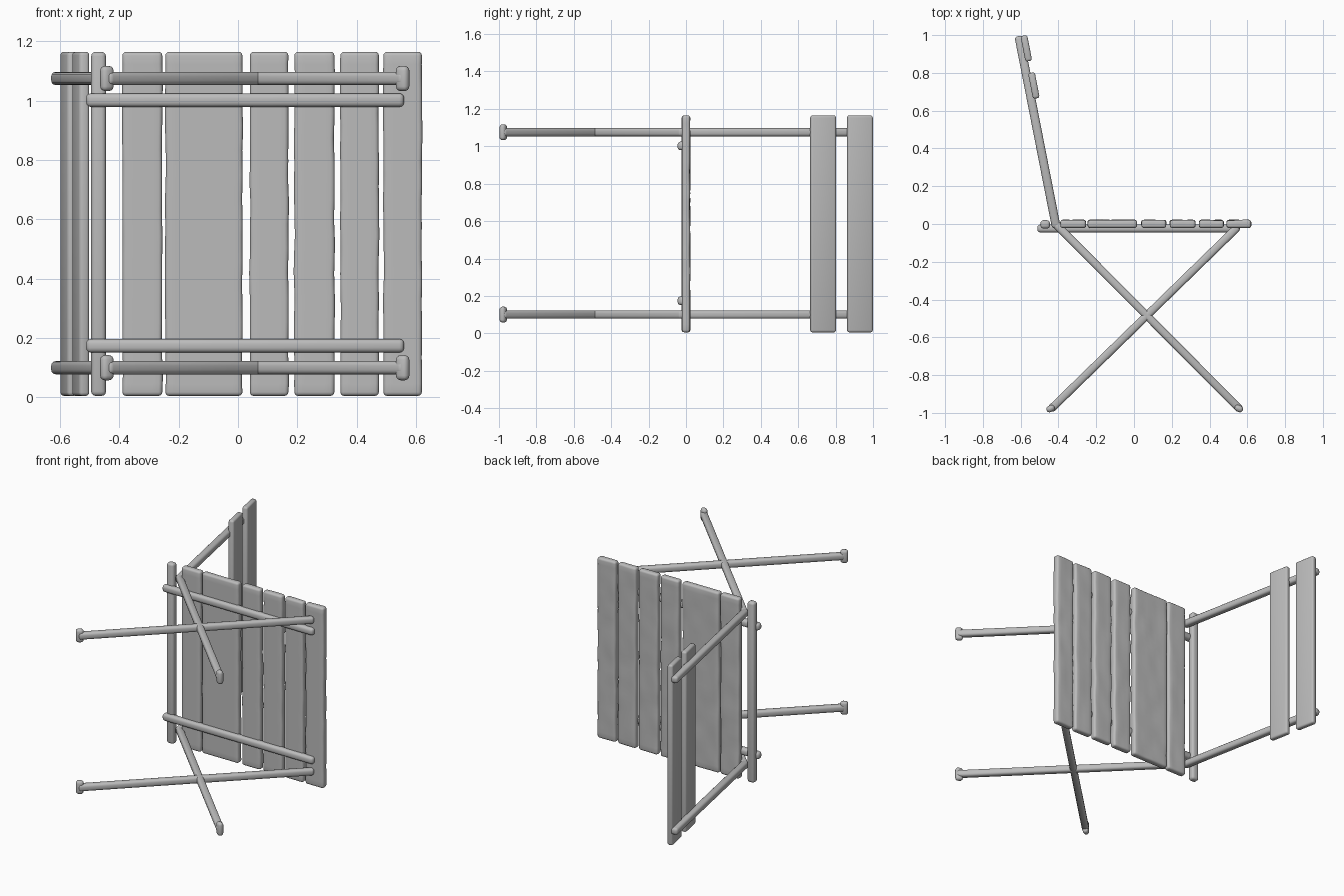
import bpy, bmesh, math
from mathutils import Vector, Matrix, noise

if "Cube" in bpy.data.objects:
    bpy.data.objects.remove(bpy.data.objects["Cube"])

grey = bpy.data.materials.new("weathered grey")
grey.diffuse_color = (0.5, 0.5, 0.5, 1)
grey.use_nodes = True
grey.node_tree.nodes["Principled BSDF"].inputs["Base Color"].default_value = grey.diffuse_color

Z0, Z1 = 0.005, 1.165


def finish(name, bm, angle=40):
    me = bpy.data.meshes.new(name)
    bm.to_mesh(me)
    bm.free()
    ob = bpy.data.objects.new(name, me)
    bpy.context.collection.objects.link(ob)
    me.materials.append(grey)
    bpy.context.view_layer.objects.active = ob
    ob.select_set(True)
    bpy.ops.object.shade_smooth_by_angle(angle=math.radians(angle))
    ob.select_set(False)
    return ob


def rounded_box(size, bevel, cuts=0):
    """Soft-edged box centred on the origin, cut into bands along z."""
    bm = bmesh.new()
    bmesh.ops.create_cube(bm, size=1)
    bmesh.ops.scale(bm, vec=size, verts=bm.verts)
    bmesh.ops.bevel(bm, geom=bm.edges[:], offset=bevel, segments=3,
                    profile=0.5, affect='EDGES')
    if cuts:
        for axis, n in ((2, cuts), (0, max(2, int(size[0] / 0.03)))):
            for i in range(1, n):
                normal = Vector((0, 0, 0))
                normal[axis] = 1
                co = normal * (size[axis] * (i / n - 0.5))
                bmesh.ops.bisect_plane(bm, geom=bm.verts[:] + bm.edges[:] + bm.faces[:],
                                       plane_co=co, plane_no=normal)
    return bm


def bar(name, a, b, width, depth, bevel):
    """Straight rounded bar from a to b; depth is measured along world z."""
    a, b = Vector(a), Vector(b)
    d = (b - a).normalized()
    side = Vector((0, 0, 1))
    rot = Matrix((d, side.cross(d), side)).transposed().to_4x4()
    bm = rounded_box(((b - a).length, width, depth), bevel)
    bmesh.ops.transform(bm, matrix=Matrix.Translation((a + b) / 2) @ rot, verts=bm.verts)
    return finish(name, bm)


# Seat slats: worn planks with an uneven sitting face and edges
slats = [(-0.39, -0.255), (-0.245, 0.015), (0.04, 0.17),
         (0.19, 0.325), (0.345, 0.475), (0.49, 0.62)]
for i, (x0, x1) in enumerate(slats):
    bm = rounded_box((x1 - x0, 0.042, Z1 - Z0), 0.013, cuts=28)
    for v in bm.verts:
        p = Vector((v.co.x * 14 + i * 7, v.co.z * 9, 3))
        if v.co.y > 0.005:
            v.co.y += 0.004 * noise.noise(p)
        if abs(v.co.z) < 0.55:
            v.co.x += 0.004 * noise.noise(Vector((i * 5 + v.co.x * 3, v.co.z * 9, 8)))
    bmesh.ops.translate(bm, vec=((x0 + x1) / 2, 0, (Z0 + Z1) / 2), verts=bm.verts)
    finish("seat_slat", bm, 60)

# Narrow rear bar of the seat
bm = rounded_box((0.05, 0.044, Z1 - Z0), 0.015)
bmesh.ops.translate(bm, vec=(-0.47, -0.002, (Z0 + Z1) / 2), verts=bm.verts)
finish("rear_seat_bar", bm)

# Backrest planks, tilted with the posts and fixed on their inner side
lean = math.atan2(0.19, 0.98)
for cx, cy in ((-0.57, 0.93), (-0.53, 0.733)):
    bm = rounded_box((0.036, 0.138, Z1 - Z0), 0.012)
    bmesh.ops.transform(bm, matrix=Matrix.Translation((cx, cy, (Z0 + Z1) / 2))
                        @ Matrix.Rotation(lean, 4, 'Z'), verts=bm.verts)
    finish("back_slat", bm)

# Two side frames: seat rail, back post, crossed legs and feet
for z, zr in ((0.1, 0.174), (1.075, 1.002)):
    bar("seat_rail", (-0.512, -0.024, zr), (0.56, -0.024, zr), 0.042, 0.046, 0.016)
    bar("back_post", (-0.61, 0.995, z), (-0.411, -0.02, z), 0.046, 0.044, 0.015)
    bar("front_leg", (-0.42, 0.005, z), (0.565, -0.985, z), 0.042, 0.044, 0.015)
    bar("rear_leg", (0.55, -0.015, z), (-0.445, -0.985, z), 0.042, 0.044, 0.015)
    for x, turn in ((-0.442, 1), (0.555, -1)):
        bm = rounded_box((0.046, 0.034, 0.085), 0.016)
        bmesh.ops.transform(bm, matrix=Matrix.Translation((x, -0.977, z))
                            @ Matrix.Rotation(turn * 0.5, 4, 'Z'), verts=bm.verts)
        finish("foot", bm)
